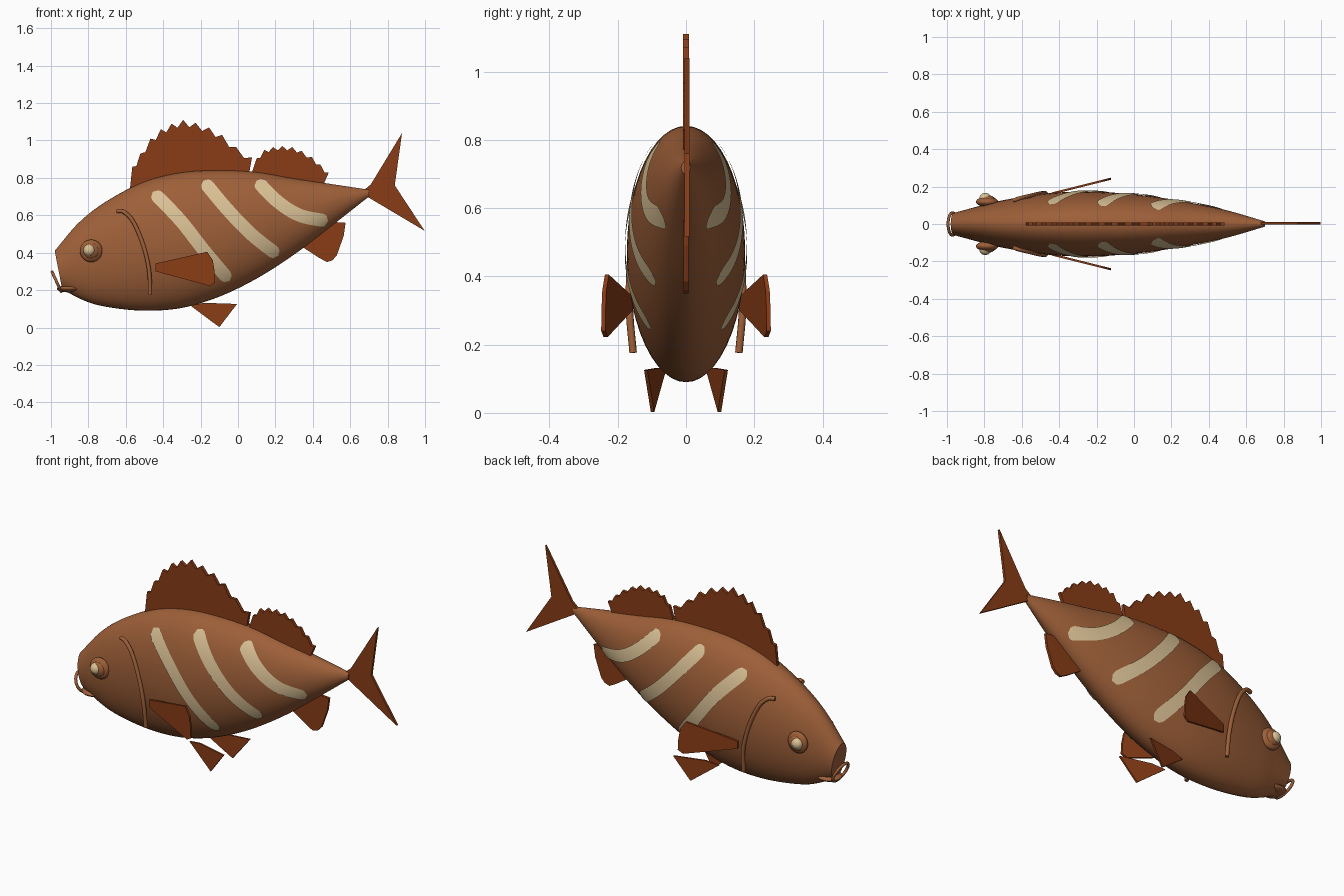
import bpy, bmesh, math
from mathutils import Matrix, Vector

if "Cube" in bpy.data.objects:
    bpy.data.objects.remove(bpy.data.objects["Cube"])


def material(name, rgb):
    m = bpy.data.materials.new(name)
    m.diffuse_color = (*rgb, 1)
    m.use_nodes = True
    m.node_tree.nodes["Principled BSDF"].inputs["Base Color"].default_value = m.diffuse_color
    return m


BROWN = material("body brown", (0.34, 0.115, 0.04))
RUST = material("fin rust", (0.25, 0.045, 0.008))
CREAM = material("stripe cream", (0.70, 0.53, 0.30))


def finish(bm, name, mat, smooth=True, mirror=False, recalc=True):
    if recalc:
        bmesh.ops.recalc_face_normals(bm, faces=bm.faces)
    me = bpy.data.meshes.new(name)
    bm.to_mesh(me)
    bm.free()
    me.materials.append(mat)
    ob = bpy.data.objects.new(name, me)
    bpy.context.collection.objects.link(ob)
    if smooth:
        bpy.ops.object.select_all(action='DESELECT')
        ob.select_set(True)
        bpy.context.view_layer.objects.active = ob
        bpy.ops.object.shade_smooth_by_angle(angle=math.radians(40))
    if mirror:
        ob.modifiers.new("Mirror", 'MIRROR').use_axis = (False, True, False)
    return ob


def spline(pts, t):
    """Catmull-Rom through pts, t in 0..len-1."""
    i = min(max(int(t), 0), len(pts) - 2)
    f = t - i
    p1, p2 = Vector(pts[i]), Vector(pts[i + 1])
    p0 = Vector(pts[i - 1]) if i > 0 else 2 * p1 - p2
    p3 = Vector(pts[i + 2]) if i + 2 < len(pts) else 2 * p2 - p1
    return 0.5 * (2 * p1 + (p2 - p0) * f + (2 * p0 - 5 * p1 + 4 * p2 - p3) * f * f
                  + (3 * p1 - p0 - 3 * p2 + p3) * f ** 3)


# Body stations: x, top z, bottom z, half width
BODY = [(-.98, .41, .205, .06), (-.85, .562, .15, .092), (-.7, .677, .11, .127),
        (-.5, .78, .09, .16), (-.3, .83, .105, .173), (-.1, .841, .165, .167),
        (.1, .831, .262, .147), (.3, .797, .39, .114), (.5, .767, .543, .072),
        (.7, .737, .70, .014)]


def station(x):
    """Centre z, half height and half width of the body at x."""
    lo, hi = 0.0, len(BODY) - 1.0
    for _ in range(30):
        mid = (lo + hi) / 2
        if spline(BODY, mid)[0] < x:
            lo = mid
        else:
            hi = mid
    _, zt, zb, w = spline(BODY, lo)
    return (zt + zb) / 2, (zt - zb) / 2, w


# Body: lofted ellipses, sheared at the snout
bm = bmesh.new()
rings, N = [], 48
for i in range(73):
    x = -.98 + 1.68 * i / 72
    c, h, w = station(x)
    shear = .04 * max(0, (-.78 - x) / .2)
    rings.append([bm.verts.new((x + shear * (1 - math.cos(a)) / 2, w * math.sin(a), c + h * math.cos(a)))
                  for a in (2 * math.pi * k / N for k in range(N))])
for a, b in zip(rings, rings[1:]):
    for k in range(N):
        bm.faces.new((a[k], a[(k + 1) % N], b[(k + 1) % N], b[k]))
bm.faces.new(rings[0])
bm.faces.new(rings[-1])
finish(bm, "body", BROWN)

# Stripes: thin patches hugging the body sides, with rounded ends
STRIPES = [[(-.455, .725), (-.31, .575), (-.18, .41), (-.045, .25)],
           [(-.185, .785), (-.06, .635), (.07, .50), (.215, .385)],
           [(.10, .785), (.21, .675), (.33, .60), (.48, .568)]]
for n, path in enumerate(STRIPES):
    bm = bmesh.new()
    rows, S, W, HW = [], 48, 8, .034
    for i in range(S + 1):
        t = 3 * i / S
        p = spline(path, t)
        d = (spline(path, t + .01) - spline(path, t - .01)).normalized()
        end = min(t, 3 - t) / .2
        width = HW * (math.sqrt(max(0, 1 - (1 - end) ** 2)) if end < 1 else 1) + .001
        row = []
        for j in range(W + 1):
            o = width * (2 * j / W - 1)
            x, z = p[0] - d[1] * o, p[1] + d[0] * o
            c, h, w = station(x)
            q = max(0, 1 - ((z - c) / (h + .006)) ** 2)
            row.append(bm.verts.new((x, -(w + .006) * math.sqrt(q), z)))
        rows.append(row)
    for a, b in zip(rows, rows[1:]):
        for j in range(W):
            bm.faces.new((a[j], b[j], b[j + 1], a[j + 1]))
    bm.normal_update()
    if sum(f.normal.y for f in bm.faces) > 0:
        bmesh.ops.reverse_faces(bm, faces=bm.faces)
    finish(bm, f"stripe_{n + 1}", CREAM, mirror=True, recalc=False)


def fin(name, outline, thick=.014, y0=0, yaw=0, mirror=False):
    """Flat plate from an x-z outline; y = y0 + yaw * x."""
    bm = bmesh.new()
    f = bm.faces.new([bm.verts.new((x, y0 + yaw * x - thick / 2, z)) for x, z in outline])
    ext = bmesh.ops.extrude_face_region(bm, geom=[f])
    bmesh.ops.translate(bm, vec=(0, thick, 0),
                        verts=[v for v in ext["geom"] if isinstance(v, bmesh.types.BMVert)])
    finish(bm, name, RUST, smooth=False, mirror=mirror)


def spiny(peaks, drop):
    """Add a notch between each pair of spine tips."""
    out = []
    for (x1, z1), (x2, z2) in zip(peaks, peaks[1:]):
        out += [(x1, z1), ((x1 + x2) / 2, (z1 + z2) / 2 - drop)]
    return out + [peaks[-1]]


# Dorsal fins
fin("front_dorsal_fin", [(-.58, .72)] + spiny(
    [(-.565, .86), (-.522, .93), (-.468, 1.01), (-.412, 1.06), (-.355, 1.09), (-.293, 1.11), (-.227, 1.095),
     (-.155, 1.07), (-.085, 1.03), (-.01, .965), (.075, .91)], .032) + [(.055, .80), (-.25, .78)], .018)
fin("rear_dorsal_fin", [(.065, .80)] + spiny(
    [(.10, .905), (.14, .95), (.187, .965), (.237, .97), (.29, .965), (.34, .945), (.395, .912),
     (.44, .872), (.485, .828)], .02) + [(.455, .76), (.25, .77)], .018)

# Tail and anal fins
fin("tail_fin", [(.65, .715), (.71, .765), (.877, 1.04), (.838, .76), (.998, .517), (.69, .70)], .014, .003)
fin("anal_fin", [(.33, .44), (.42, .57), (.575, .56), (.565, .49), (.528, .385), (.505, .36), (.475, .35),
                 (.43, .375)])

# Paired fins
fin("pectoral_fin", [(-.44, .342), (-.165, .405), (-.135, .36), (-.125, .30), (-.122, .24), (-.15, .222),
                     (-.44, .30)], .012, -.273, -.25, True)
fin("pelvic_fin", [(-.255, .118), (-.18, .132), (-.005, .126), (-.1, .002)], .01, -.119, -.21, True)


def ball(name, mat, loc, size, mirror=False):
    bm = bmesh.new()
    bmesh.ops.create_uvsphere(bm, u_segments=24, v_segments=14, radius=1,
                              matrix=Matrix.Translation(loc) @ Matrix.Diagonal((*size, 1)))
    finish(bm, name, mat, mirror=mirror)


def tube(name, path, radius, closed=False, mirror=False):
    """Round tube along a list of points."""
    bm = bmesh.new()
    rings, n = [], len(path)
    for i, p in enumerate(path):
        a, b = (path[i - 1], path[(i + 1) % n]) if closed else (path[max(i - 1, 0)], path[min(i + 1, n - 1)])
        d = (b - a).normalized()
        u = d.cross(Vector((.91, .05, .41))).normalized()
        v = d.cross(u)
        rings.append([bm.verts.new(p + radius * (u * math.cos(k * math.pi / 5) + v * math.sin(k * math.pi / 5)))
                      for k in range(10)])
    for a, b in zip(rings, rings[1:] + rings[:1] if closed else rings[1:]):
        for k in range(10):
            bm.faces.new((a[k], a[(k + 1) % 10], b[(k + 1) % 10], b[k]))
    if not closed:
        bm.faces.new(rings[0])
        bm.faces.new(rings[-1])
    finish(bm, name, BROWN, mirror=mirror)


# Eyes: brown socket, collar and cream eyeball
ball("eye_socket", BROWN, (-.785, -.118, .41), (.06, .027, .06), True)
ball("eye_collar", BROWN, (-.785, -.132, .41), (.042, .022, .042), True)
ball("eyeball", CREAM, (-.795, -.136, .413), (.032, .03, .032), True)

# Gill edge
GILL = [(-.647, -.125, .622), (-.61, -.138, .618), (-.56, -.15, .565), (-.508, -.162, .444),
        (-.476, -.166, .31), (-.47, -.155, .176)]
tube("gill_edge", [spline(GILL, 5 * i / 30) for i in range(31)], .011, mirror=True)

# Mouth: tilted lip ring and lower lip
tube("lip_ring", [Vector((-.97 - .024 * math.sin(a), .06 * math.cos(a), .245 + .052 * math.sin(a)))
                  for a in (2 * math.pi * i / 32 for i in range(32))], .008, closed=True)
ball("lower_lip", BROWN, (-.9, 0, .207), (.068, .066, .019))
